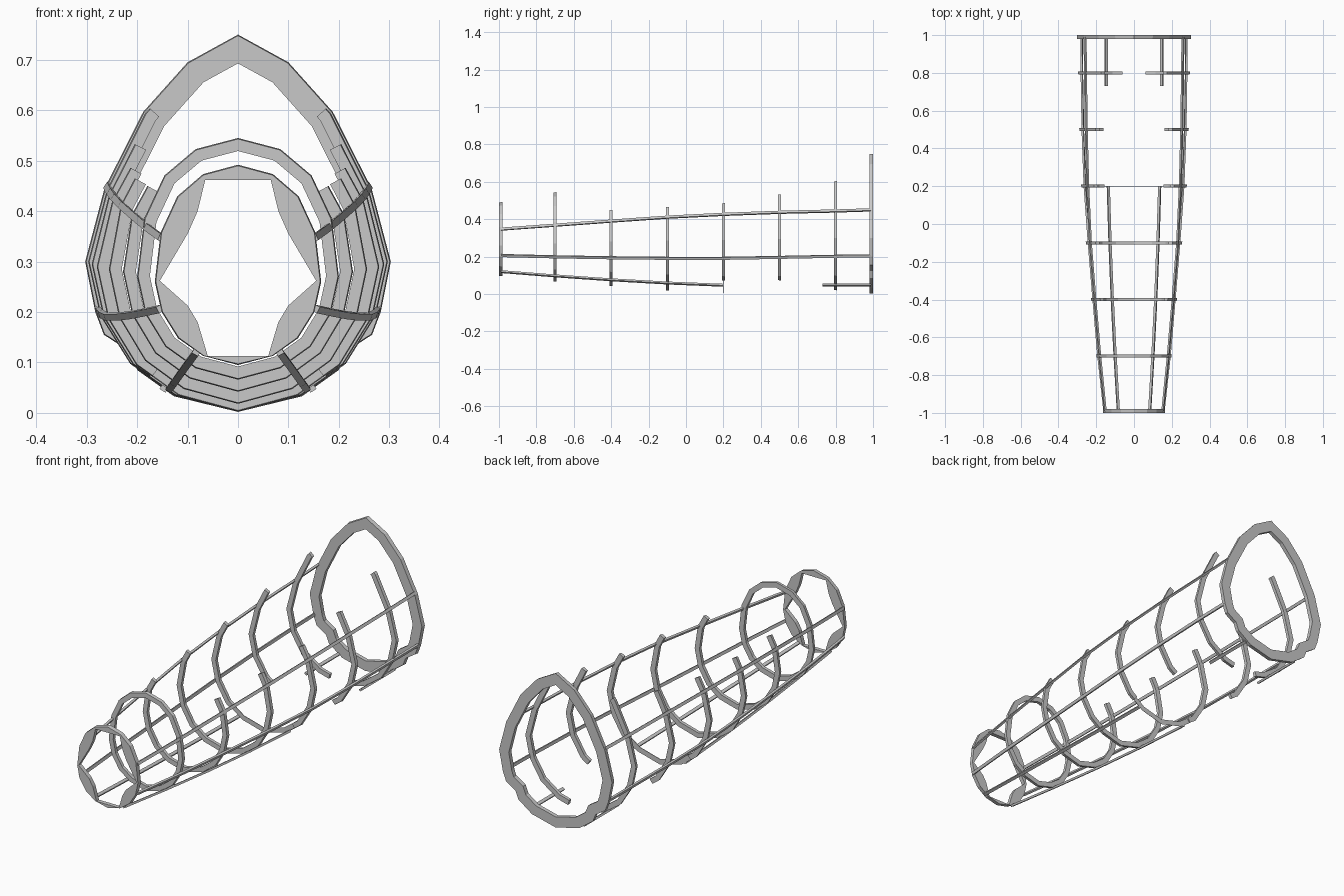
import bpy
import bmesh
from mathutils import Vector

if "Cube" in bpy.data.objects:
    bpy.data.objects.remove(bpy.data.objects["Cube"], do_unlink=True)

grey = bpy.data.materials.new("frame grey")
grey.use_nodes = True
grey.diffuse_color = (0.58, 0.58, 0.58, 1)
grey.node_tree.nodes["Principled BSDF"].inputs["Base Color"].default_value = (0.58, 0.58, 0.58, 1)


def finish(name, bm):
    bmesh.ops.recalc_face_normals(bm, faces=bm.faces)
    mesh = bpy.data.meshes.new(name)
    bm.to_mesh(mesh)
    bm.free()
    mesh.materials.append(grey)
    bpy.context.collection.objects.link(bpy.data.objects.new(name, mesh))


def sweep(name, sections, closed):
    """Join a row of four-cornered sections into a solid bar or ring."""
    bm = bmesh.new()
    rows = [[bm.verts.new(p) for p in s] for s in sections]
    for i in range(len(rows) if closed else len(rows) - 1):
        a, b = rows[i], rows[(i + 1) % len(rows)]
        for k in range(4):
            m = (k + 1) % 4
            bm.faces.new((a[k], a[m], b[m], b[k]))
    if not closed:
        bm.faces.new(rows[0])
        bm.faces.new(rows[-1])
    finish(name, bm)


def outline(w, bottom, mid, top, blend):
    """Right half of a hull section, bottom to top; blend 0 is round, 1 is pointed."""
    low = [(0, 0), (0.42, 0.11), (0.72, 0.32), (0.92, 0.64)]
    round_top = [(1, 0), (0.93, 0.42), (0.73, 0.73), (0.42, 0.92), (0, 1)]
    sharp_top = [(1, 0), (0.875, 0.32), (0.62, 0.66), (0.33, 0.878), (0, 1)]
    pts = [Vector((w * x, bottom + (mid - bottom) * z)) for x, z in low]
    for r, s in zip(round_top, sharp_top):
        p = Vector(r).lerp(Vector(s), blend)
        pts.append(Vector((w * p.x, mid + (top - mid) * p.y)))
    return pts


def clip(pts, axis, limit):
    """Split a rising line where it crosses limit on the given axis."""
    for i in range(len(pts) - 1):
        a, b = pts[i][axis], pts[i + 1][axis]
        if a <= limit < b:
            return pts[:i + 1], pts[i].lerp(pts[i + 1], (limit - a) / (b - a)), pts[i + 1:]


def flip(pts):
    return [Vector((-p.x, p.y)) for p in pts]


def mirror_line(pts, closed):
    """Left half joined to right half through the bottom centre."""
    left = flip(reversed(pts[1:]))
    return (left[1:] if closed else left) + pts


def inset(pts, depth, closed):
    """Mitred inward offset of a line that runs counter-clockwise."""
    out, n = [], len(pts)
    for i, p in enumerate(pts):
        prev = pts[i - 1] if closed or i > 0 else None
        nxt = pts[(i + 1) % n] if closed or i < n - 1 else None
        d1 = (p - prev).normalized() if prev else (nxt - p).normalized()
        d2 = (nxt - p).normalized() if nxt else d1
        t = (d1 + d2).normalized()
        out.append(p + Vector((-t.y, t.x)) * depth / max(0.6, t.dot(d1)))
    return out


def rib(name, outer, inner, y, thick, closed):
    """Flat hoop or arc whose outer rim narrows slightly towards the front."""
    f, b = y - thick / 2, y + thick / 2
    sections = []
    for o, i in zip(outer, inner):
        front = o + (i - o).normalized() * 0.002
        sections.append([(front.x, f, front.y), (o.x, b, o.y), (i.x, b, i.y), (i.x, f, i.y)])
    sweep(name, sections, closed)


# Front ring with deep corner webs
half = outline(0.165, 0.095, 0.26, 0.492, 0)
web = [(0, 0.113), (0.06, 0.113), (0.08, 0.18), (0.1, 0.213), (0.155, 0.262),
       (0.1, 0.355), (0.08, 0.4), (0.065, 0.462), (0, 0.462)]
rib("front_ring", mirror_line(half, True),
    mirror_line([Vector(p) for p in web], True), -0.99, 0.02, True)

# Second closed ring
loop = mirror_line(outline(0.2, 0.066, 0.27, 0.545, 0), True)
rib("second_ring", loop, inset(loop, 0.025, True), -0.7, 0.016, True)

# Back ring with stepped lower corners
half = outline(0.303, 0.002, 0.3, 0.75, 1)
half[1:4] = [Vector(p) for p in ((0.127, 0.033), (0.2, 0.085), (0.215, 0.122),
                                 (0.266, 0.155), (0.283, 0.2))]
loop = mirror_line(half, True)
rib("back_ring", loop, inset(loop, 0.05, True), 0.99, 0.02, True)

# Ribs open at the top: y, width, bottom, mid, virtual top, blend, end height, start x
open_ribs = [
    (-0.4, 0.228, 0.042, 0.28, 0.555, 0.1, 0.45, 0),
    (-0.1, 0.256, 0.018, 0.285, 0.62, 0.4, 0.465, 0),
    (0.2, 0.28, 0.003, 0.29, 0.66, 0.7, 0.486, 0.17),
    (0.5, 0.29, 0.003, 0.295, 0.715, 0.9, 0.533, 0.175),
    (0.8, 0.297, 0.002, 0.3, 0.745, 1, 0.604, 0.068),
]
for n, (y, w, bottom, mid, top, blend, end, start) in enumerate(open_ribs, 3):
    before, tip, after = clip(outline(w, bottom, mid, top, blend), 1, end)
    half = before + [tip]
    if not start:
        line = mirror_line(half, False)
        rib(f"rib_{n}", line, inset(line, 0.025, False), y, 0.016, False)
        continue
    floor, cut, side = clip(half, 0, start)
    line = [cut] + side
    inner = inset(line, 0.025, False)
    rib(f"rib_{n}_left", line, inner, y, 0.016, False)
    rib(f"rib_{n}_right", flip(line), flip(inner), y, 0.016, False)
    # Thin floor plate of the middle rib
    if n == 5:
        line = mirror_line(floor + [cut], False)
        rib("rib_floor_plate", line, inset(line, 0.025, False), y, 0.003, False)

# Lengthwise stringers as (x, z) at each station
stations = [-0.99, -0.7, -0.4, -0.1, 0.2, 0.5, 0.8, 0.99]
stringers = {
    "upper_stringer": (stations, [(0.152, 0.347), (0.181, 0.368), (0.207, 0.39), (0.231, 0.411),
                                  (0.245, 0.426), (0.253, 0.437), (0.257, 0.444), (0.259, 0.45)]),
    "middle_stringer": (stations, [(0.155, 0.206), (0.187, 0.199), (0.213, 0.194), (0.238, 0.191),
                                   (0.26, 0.191), (0.271, 0.196), (0.276, 0.202), (0.278, 0.204)]),
    "lower_stringer": (stations[:5], [(0.083, 0.12), (0.1, 0.097), (0.115, 0.076),
                                      (0.127, 0.059), (0.136, 0.047)]),
    "rear_stringer": ([0.73, 0.99], [(0.147, 0.048), (0.147, 0.048)]),
}
for name, (ys, path) in stringers.items():
    for side, sign in (("left", 1), ("right", -1)):
        sections = []
        for y, (x, z) in zip(ys, path):
            p = Vector((sign * x, y, z))
            out = Vector((sign * x, 0, z - 0.28)).normalized() * 0.005
            along = Vector((-out.z, 0, out.x)) * 1.4
            sections.append([p + out + along, p + out - along, p - out - along, p - out + along])
        sweep(f"{name}_{side}", sections, False)
